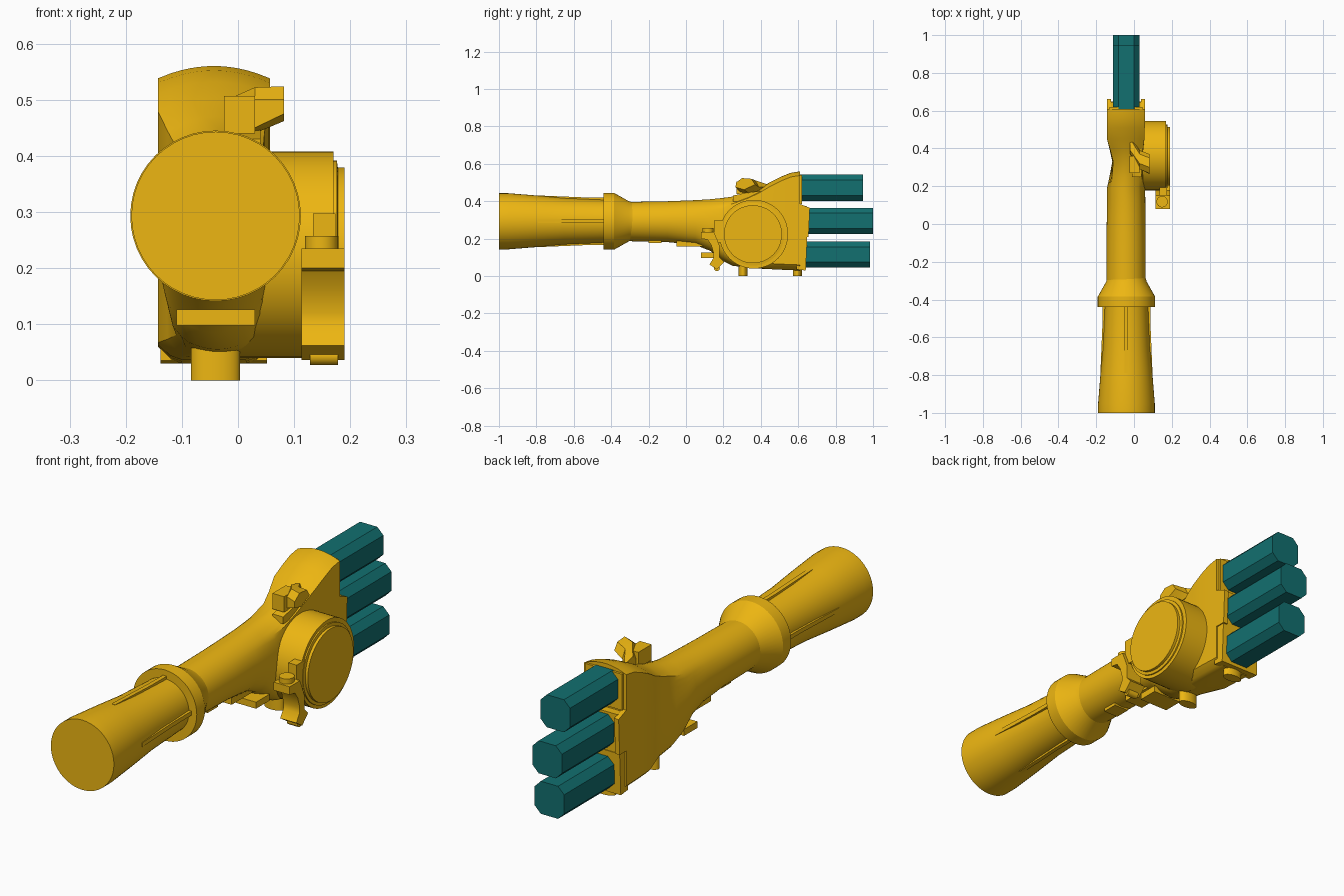
import bpy, math
from math import cos, sin, pi
from mathutils import Matrix, Vector

if "Cube" in bpy.data.objects:
    bpy.data.objects.remove(bpy.data.objects["Cube"])

AX, AZ = -0.04, 0.293  # handle axis in x and z


def material(name, rgb):
    m = bpy.data.materials.new(name)
    m.diffuse_color = (*rgb, 1)
    m.use_nodes = True
    m.node_tree.nodes["Principled BSDF"].inputs["Base Color"].default_value = m.diffuse_color
    return m


GOLD = material("golden_yellow", (0.85, 0.47, 0.006))
TEAL = material("teal", (0.006, 0.16, 0.16))


def make(name, verts, faces, mat=GOLD):
    me = bpy.data.meshes.new(name)
    me.from_pydata([tuple(v) for v in verts], [], faces)
    me.materials.append(mat)
    ob = bpy.data.objects.new(name, me)
    bpy.context.collection.objects.link(ob)
    return ob


def loft(name, rings, mat=GOLD):
    """Skin a list of equal-length rings and cap both ends."""
    n = len(rings[0])
    verts = [p for r in rings for p in r]
    faces = [(i * n + j, i * n + (j + 1) % n, (i + 1) * n + (j + 1) % n, (i + 1) * n + j)
             for i in range(len(rings) - 1) for j in range(n)]
    faces += [tuple(reversed(range(n))), tuple(range(len(verts) - n, len(verts)))]
    return make(name, verts, faces, mat)


def lathe(name, profile, centre, axis="Y", n=48, squash=1.0):
    """Profile of (position along axis, radius) around a world axis."""
    cx, cy, cz = centre
    rings = []
    for t, r in profile:
        ring = []
        for k in range(n):
            u, v = r * cos(2 * pi * k / n), r * sin(2 * pi * k / n)
            ring.append({"Y": (cx + u, t, cz + v), "X": (t, cy + u, cz + v),
                         "Z": (cx + u, cy + v * squash, t)}[axis])
        rings.append(ring)
    return loft(name, rings)


def prism(name, yz, x0, x1):
    return loft(name, [[(x, y, z) for y, z in yz] for x in (x0, x1)])


def box(name, x0, x1, y0, y1, z0, z1):
    return prism(name, [(y0, z0), (y1, z0), (y1, z1), (y0, z1)], x0, x1)


# Handle grip and collar
lathe("handle_grip", [(-1, .15), (-.95, .15), (-.8, .138), (-.65, .124), (-.44, .115),
                      (-.4, .115)], (AX, 0, AZ))
lathe("collar", [(-.44, .11), (-.44, .152), (-.385, .152), (-.305, .107), (-.28, .1)], (AX, 0, AZ))

# Four raised grip ribs
for k in range(4):
    rib = prism("grip_rib_%d" % (k + 1), [(-.79, .1), (-.43, .1), (-.43, .127), (-.55, .128),
                                          (-.79, .138)], -.009, .009)
    rib.data.transform(Matrix.Translation((AX, 0, AZ)) @ Matrix.Rotation(k * pi / 2, 4, 'Y'))


# Body: round shaft that blends into a tall flat-sided head
def section(y, x0, x1, z0, z1, t, n=48):
    cx, cz, hw, hh = (x0 + x1) / 2, (z0 + z1) / 2, (x1 - x0) / 2, (z1 - z0) / 2
    ring = []
    for k in range(n):
        c, s = cos(2 * pi * k / n), sin(2 * pi * k / n)
        m = max(abs(c), abs(s))
        px, pz = c / m * hw, s / m * hh
        if s > 0 and abs(s) >= m - 1e-6:
            pz -= .022 * (px / hw) ** 2
        if s < 0 and abs(px) > .7 * hw and abs(s) >= m - 1e-6:
            pz += .03 * (abs(px) / hw - .7) / .3
        ring.append((cx + c * hw * (1 - t) + px * t, y, cz + s * hh * (1 - t) + pz * t))
    return ring


loft("shaft_and_head", [section(*s) for s in (
    (-.32, -.145, .062, .187, .396, 0), (-.1, -.145, .062, .182, .4, 0),
    (.05, -.144, .061, .166, .406, .05), (.13, -.144, .06, .135, .411, .12),
    (.19, -.143, .058, .085, .417, .25), (.25, -.13, .057, .055, .425, .5),
    (.33, -.115, .05, .045, .445, .8), (.39, -.128, .05, .04, .47, .9),
    (.45, -.143, .055, .037, .502, 1), (.51, -.143, .057, .034, .532, 1),
    (.56, -.143, .057, .032, .552, 1), (.61, -.143, .057, .03, .56, 1))])

# Stepped face plate that the tubes come out of
box("face_plate_middle", -.125, .04, .59, .645, .21, .375)
for side, x0, x1 in (("left", -.143, -.122), ("right", .036, .057)):
    prism("face_rail_" + side, [(.59, .21), (.655, .21), (.662, .365), (.61, .385), (.59, .385)], x0, x1)
prism("face_plate_lower", [(.59, .035), (.64, .03), (.648, .21), (.59, .21)], -.138, .052)
box("face_plate_upper", -.13, .045, .59, .62, .385, .54)

# Three teal tubes
W, C = .07, .041
OCT = [(W, -C), (W, C), (C, W), (-C, W), (-W, C), (-W, -C), (-C, -W), (C, -W)]
for name, z, y0, y1 in (("upper", .472, .6, .945), ("middle", .295, .63, 1), ("lower", .115, .63, .985)):
    loft("tube_" + name, [[(AX + u, y, z + v) for u, v in OCT] for y in (y0, y1)], TEAL)

# Side drum with a stepped cap
lathe("side_drum", [(-.02, .184), (.17, .184)], (0, .362, .224), "X")
lathe("drum_cap", [(.16, .168), (.176, .168), (.178, .155), (.19, .155)], (0, .358, .224), "X")

# Hooked bracket in front of the drum, with its screw and tab
prism("hook_bracket", [(.08, .235), (.08, .2), (.115, .195), (.135, .165), (.148, .12), (.146, .095),
                       (.125, .062), (.165, .036), (.205, .075), (.18, .1), (.18, .16),
                       (.165, .2), (.15, .235)], .113, .19)
lathe("bracket_screw", [(.22, .03), (.257, .03)], (.149, .118, 0), "Z", 24)
box("bracket_tab", .134, .174, .15, .205, .18, .297)
lathe("hook_pin", [(.128, .016), (.178, .016)], (0, .165, .043), "X", 16)

# Lever on the upper right
prism("lever_base", [(.25, .40), (.4, .40), (.4, .455), (.32, .445), (.25, .43)], -.01, .04)
lever = [((.265, .475), (.268, .5), (.30, .524), (.35, .52), (.37, .49), (.31, .462)),
         ((.29, .45), (.29, .5), (.32, .522), (.37, .512), (.39, .475), (.34, .44)),
         ((.37, .44), (.37, .475), (.39, .50), (.45, .485), (.46, .475), (.42, .44))]
loft("lever", [[(x, y, z) for y, z in r] for x, r in zip((.082, .03, -.02), lever)])
box("lever_step", -.025, .03, .27, .36, .44, .507)

# Underside blocks and feet
box("underside_slab", -.11, .03, .08, .17, .098, .126)
box("underside_stop", -.075, -.005, -.2, -.13, .177, .2)
box("underside_pad", -.085, .005, -.05, .09, .158, .19)
for i, y in enumerate((.305, .595)):
    lathe("foot_%d" % (i + 1), [(0, .044), (.06, .044)], (AX, y, 0), "Z", 32, .55)

# Consistent normals, then smooth shading with sharp edges kept
import bmesh
for ob in bpy.context.collection.objects:
    bm = bmesh.new()
    bm.from_mesh(ob.data)
    bmesh.ops.recalc_face_normals(bm, faces=bm.faces)
    bm.to_mesh(ob.data)
    bm.free()
    ob.select_set(True)
    bpy.context.view_layer.objects.active = ob
bpy.ops.object.shade_smooth_by_angle(angle=math.radians(28))
